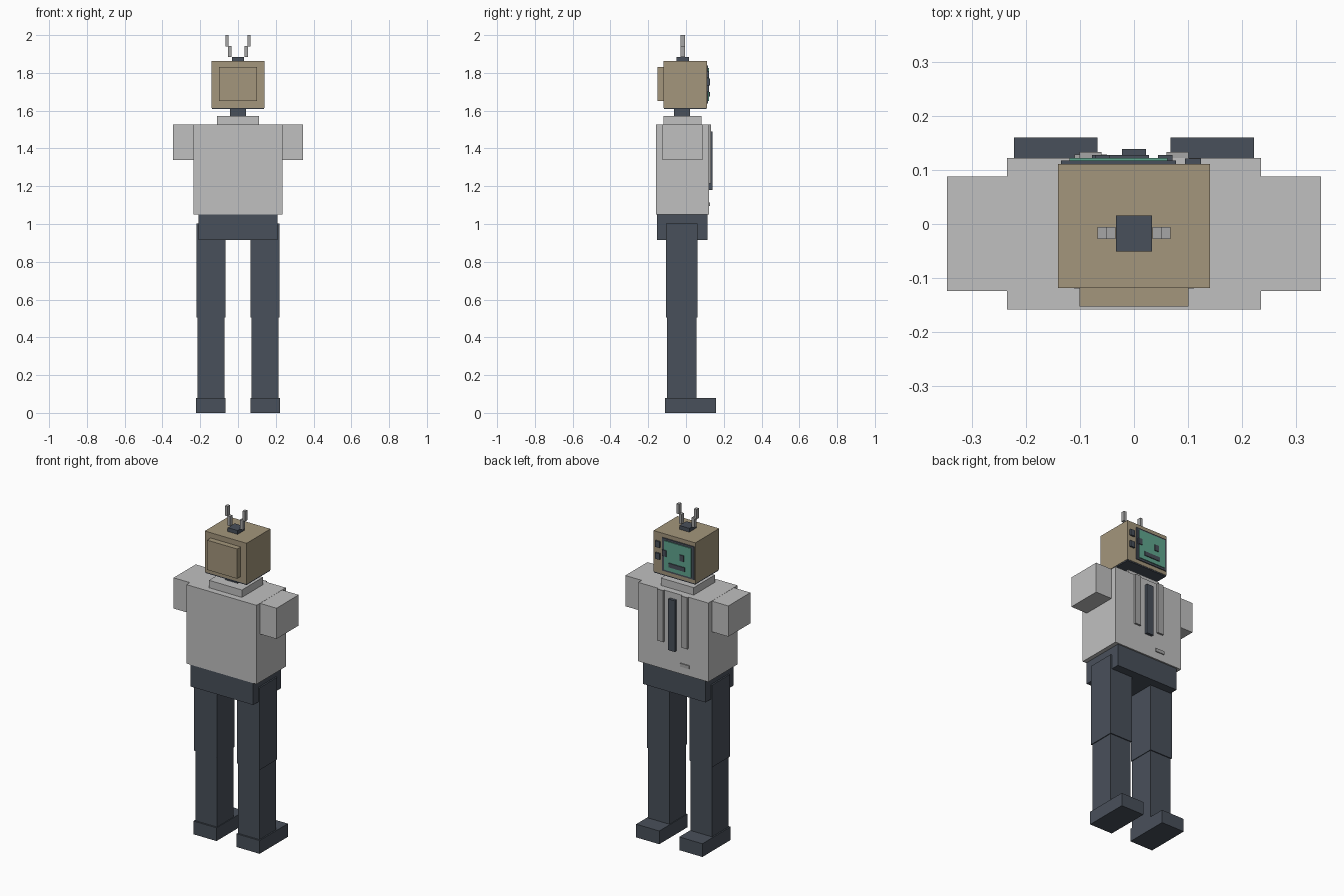
import bpy
import bmesh


def material(name, rgb):
    m = bpy.data.materials.new(name)
    m.diffuse_color = (*rgb, 1)
    return m


SHIRT = material("light_grey", (0.53, 0.53, 0.53))
TRIM = material("mid_grey", (0.38, 0.38, 0.38))
DARK = material("dark_slate", (0.066, 0.080, 0.103))
TAN = material("tan_casing", (0.37, 0.305, 0.20))
GREEN = material("screen_green", (0.115, 0.38, 0.275))


def box(name, x, y, z, mat):
    """Box from (min, max) ranges on each axis."""
    bm = bmesh.new()
    bmesh.ops.create_cube(bm, size=1)
    for v in bm.verts:
        v.co = [(a + b) / 2 + c * (b - a) for c, (a, b) in zip(v.co, (x, y, z))]
    mesh = bpy.data.meshes.new(name)
    bm.to_mesh(mesh)
    bm.free()
    mesh.materials.append(mat)
    ob = bpy.data.objects.new(name, mesh)
    bpy.context.collection.objects.link(ob)
    return ob


def pair(name, x, y, z, mat):
    """The same box on both sides of x = 0."""
    box(name + "_right", x, y, z, mat)
    box(name + "_left", (-x[1], -x[0]), y, z, mat)


# Legs and feet
pair("foot", (0.067, 0.222), (-0.11, 0.16), (0, 0.08), DARK)
pair("lower_leg", (0.071, 0.214), (-0.10, 0.056), (0.08, 0.505), DARK)
pair("upper_leg", (0.067, 0.219), (-0.106, 0.062), (0.505, 1.003), DARK)
box("pelvis", (-0.21, 0.21), (-0.154, 0.113), (0.915, 1.049), DARK)

# Torso, sleeves, collar and neck
box("torso", (-0.235, 0.235), (-0.158, 0.122), (1.049, 1.527), SHIRT)
pair("sleeve", (0.23, 0.345), (-0.124, 0.088), (1.34, 1.526), SHIRT)
box("collar", (-0.11, 0.11), (-0.12, 0.083), (1.527, 1.572), SHIRT)
box("neck", (-0.042, 0.042), (-0.063, 0.02), (1.572, 1.61), DARK)

# Details on the chest, which faces +y
pair("chest_strap", (0.06, 0.101), (0.122, 0.133), (1.215, 1.527), TRIM)
box("tie", (-0.022, 0.022), (0.122, 0.139), (1.18, 1.49), DARK)
box("shirt_tab", (-0.11, -0.05), (0.122, 0.128), (1.095, 1.115), TRIM)

# Head casing
box("head", (-0.14, 0.14), (-0.118, 0.111), (1.615, 1.862), TAN)
box("head_base", (-0.138, 0.138), (-0.116, 0.109), (1.608, 1.615), DARK)
box("head_rear_box", (-0.101, 0.101), (-0.152, -0.118), (1.65, 1.83), TAN)

# Screen, face and knobs
box("screen_bezel", (-0.135, 0.078), (0.111, 0.117), (1.638, 1.838), DARK)
box("screen", (-0.119, 0.062), (0.117, 0.122), (1.65, 1.826), GREEN)
pair("eye", (0.044, 0.071), (0.117, 0.127), (1.733, 1.77), DARK)
box("mouth", (-0.078, 0.028), (0.122, 0.127), (1.675, 1.70), DARK)
for i, z in enumerate((1.772, 1.70)):
    box(f"knob_{i}", (0.094, 0.124), (0.111, 0.121), (z, z + 0.037), DARK)

# Antenna
box("antenna_base", (-0.033, 0.033), (-0.051, 0.016), (1.862, 1.885), DARK)
pair("antenna_lower", (0.034, 0.052), (-0.028, -0.006), (1.885, 1.943), TRIM)
pair("antenna_upper", (0.05, 0.067), (-0.028, -0.006), (1.94, 2.0), TRIM)
